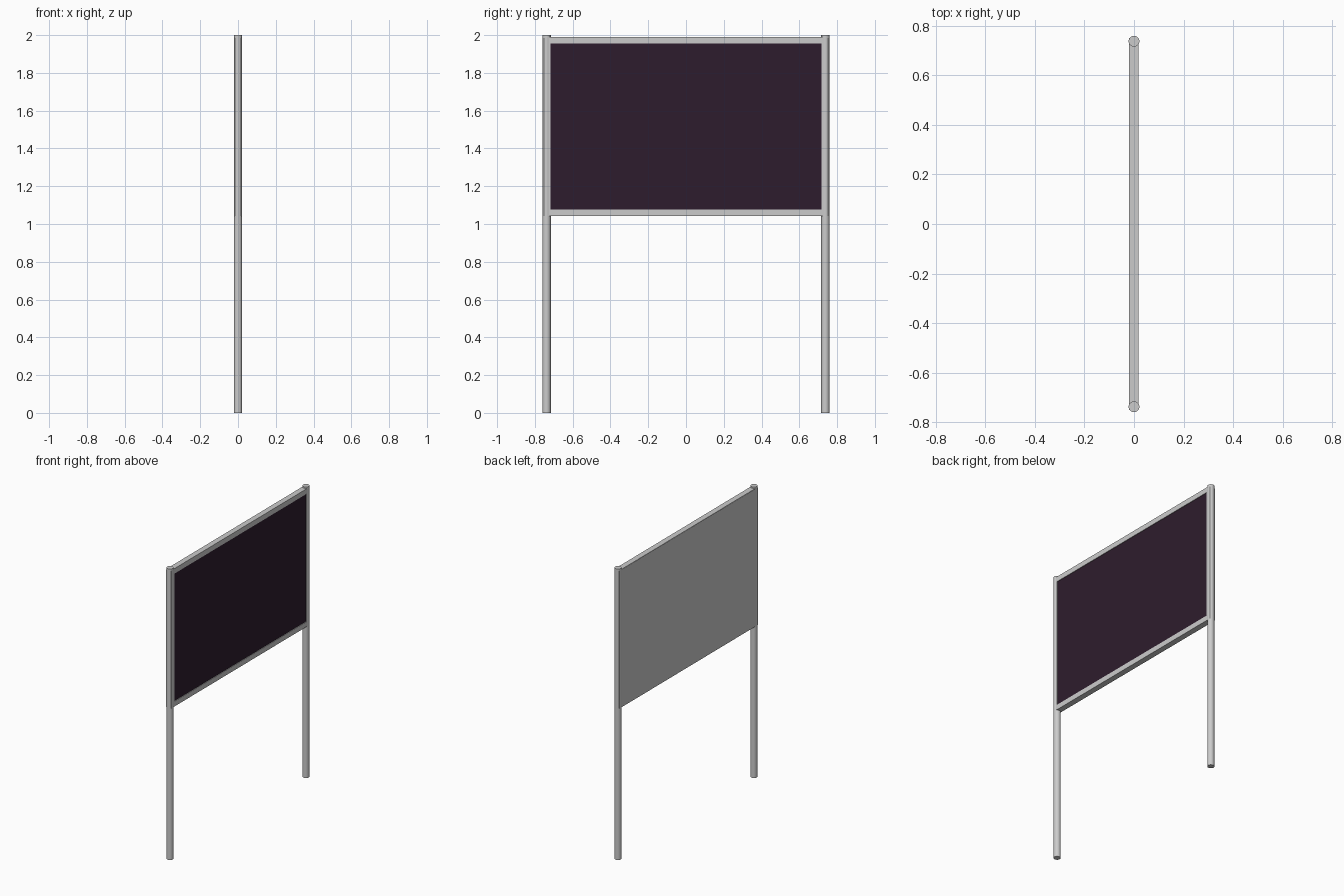
import bpy

if "Cube" in bpy.data.objects:
    bpy.data.objects.remove(bpy.data.objects["Cube"])

HALF_Y = 0.738     # post centre distance
R = 0.022          # post radius
BACK, FRONT = -0.02, 0.019   # frame depth in x


def box(name, x0, x1, y0, y1, z0, z1):
    bpy.ops.mesh.primitive_cube_add(
        size=1, location=((x0 + x1) / 2, (y0 + y1) / 2, (z0 + z1) / 2))
    o = bpy.context.object
    o.name = name
    o.scale = (x1 - x0, y1 - y0, z1 - z0)
    bpy.ops.object.transform_apply(location=False, rotation=False, scale=True)
    return o


# Round posts and upright frame bars
for side, label in ((-1, "left"), (1, "right")):
    bpy.ops.mesh.primitive_cylinder_add(
        vertices=32, radius=R, depth=2, location=(0, side * HALF_Y, 1))
    bpy.context.object.name = label + "_post"
    bpy.ops.object.shade_smooth_by_angle()
    ya, yb = sorted((side * 0.718, side * 0.752))
    box(label + "_frame_bar", BACK, FRONT, ya, yb, 1.042, 1.985)

# Horizontal frame bars
box("top_frame_bar", BACK, FRONT, -0.742, 0.742, 1.955, 1.99)
box("bottom_frame_bar", BACK, FRONT, -0.742, 0.742, 1.042, 1.077)

# Plain back sheet, flush with the frame
box("back_sheet", BACK - 0.001, BACK + 0.005, -0.742, 0.742, 1.042, 1.988)

# Dark display board, set just inside the frame
board = box("display_board", BACK + 0.005, FRONT - 0.004,
            -0.72, 0.72, 1.07, 1.96)
mat = bpy.data.materials.new("dark_plum")
mat.diffuse_color = (0.027, 0.012, 0.026, 1)
mat.use_nodes = True
mat.node_tree.nodes["Principled BSDF"].inputs["Base Color"].default_value = mat.diffuse_color
board.data.materials.append(mat)
